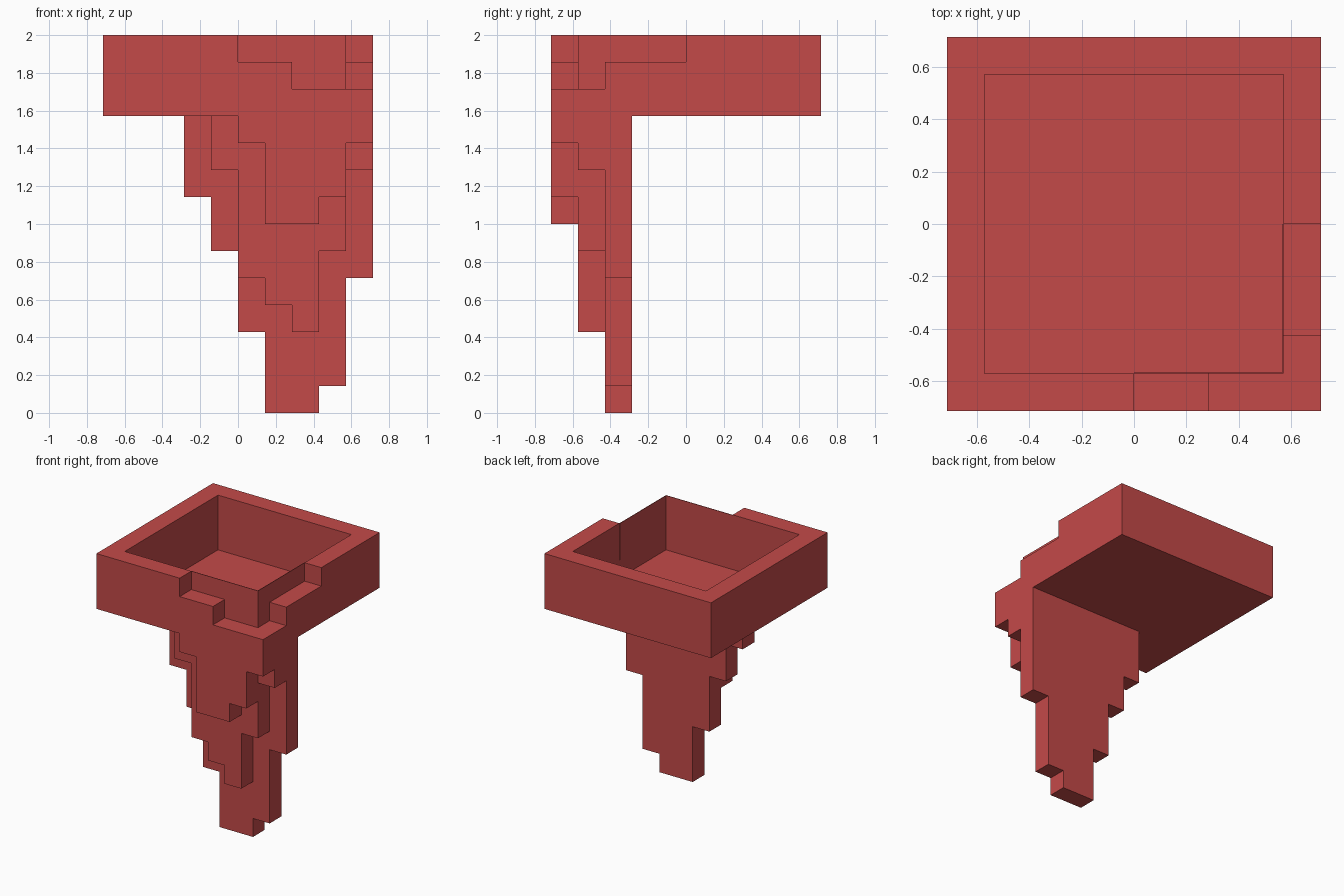
import bpy
import bmesh

cube = bpy.data.objects.get("Cube")
if cube:
    bpy.data.objects.remove(cube, do_unlink=True)

U = 2 / 14          # one block of the stepped design
HALF = 5            # blocks from the centre to a side
BASE, TOP = 11, 14  # basin underside and rim, in blocks
THIN = 0.03         # liner thickness, in blocks

red = bpy.data.materials.new("brick red")
red.use_nodes = True
colour = (0.55, 0.068, 0.066, 1)
red.diffuse_color = colour
red.node_tree.nodes["Principled BSDF"].inputs["Base Color"].default_value = colour


def prism(name, outline, start, end, along="y"):
    """Extrude an upright outline of (across, height) blocks along x or y."""
    def place(a, z, depth):
        x, y = (a, depth) if along == "y" else (depth, a)
        return ((x - HALF) * U, (y - HALF) * U, z * U)

    bm = bmesh.new()
    face = bm.faces.new([bm.verts.new(place(a, z, start)) for a, z in outline])
    side = bmesh.ops.extrude_face_region(bm, geom=[face])
    moved = [v for v in side["geom"] if isinstance(v, bmesh.types.BMVert)]
    shift = (end - start) * U
    bmesh.ops.translate(bm, verts=moved,
                        vec=(0, shift, 0) if along == "y" else (shift, 0, 0))
    bmesh.ops.recalc_face_normals(bm, faces=bm.faces)
    mesh = bpy.data.meshes.new(name)
    bm.to_mesh(mesh)
    bm.free()
    mesh.materials.append(red)
    obj = bpy.data.objects.new(name, mesh)
    bpy.context.collection.objects.link(obj)
    return obj


def box(a0, a1, z0, z1):
    return [(a0, z0), (a1, z0), (a1, z1), (a0, z1)]


def stepped(first, bottoms):
    """Outline hanging from the basin, one lower height per column."""
    points = [(first, BASE)]
    for i, z in enumerate(bottoms):
        for p in ((first + i, z), (first + i + 1, z)):
            if points[-1] != p:
                points.append(p)
    points.append((first + len(bottoms), BASE))
    return points


# Basin walls, chipped away in steps around the front left corner
prism("front_wall", [(0, BASE), (10, BASE), (10, 12), (7, 12), (7, 13),
                     (5, 13), (5, TOP), (0, TOP)], 0, 1)
prism("left_wall", [(1, BASE), (10, BASE), (10, TOP), (5, TOP), (5, 13),
                    (2, 13), (2, 12), (1, 12)], 9, 10, "x")
prism("back_wall", box(0, 9, BASE, TOP), 9, 10)
prism("right_wall", box(1, 9, BASE, TOP), 0, 1, "x")
prism("basin_floor", box(1, 9, BASE, BASE + THIN), 1, 9)

# Thin lining left standing behind the chipped rim
prism("front_lining", box(5, 9, 12, TOP), 1, 1 + THIN)
prism("left_lining", box(1 + THIN, 5, 12, TOP), 9 - THIN, 9, "x")

# Three stepped slabs hanging below the front edge
prism("front_slab", stepped(5, [10, 7, 7, 8, 10]), 0, 1)
prism("middle_slab", stepped(4, [9, 5, 4, 3, 6, 9]), 1, 2)
prism("back_slab", stepped(3, [8, 6, 3, 0, 0, 1, 5]), 2, 3)
